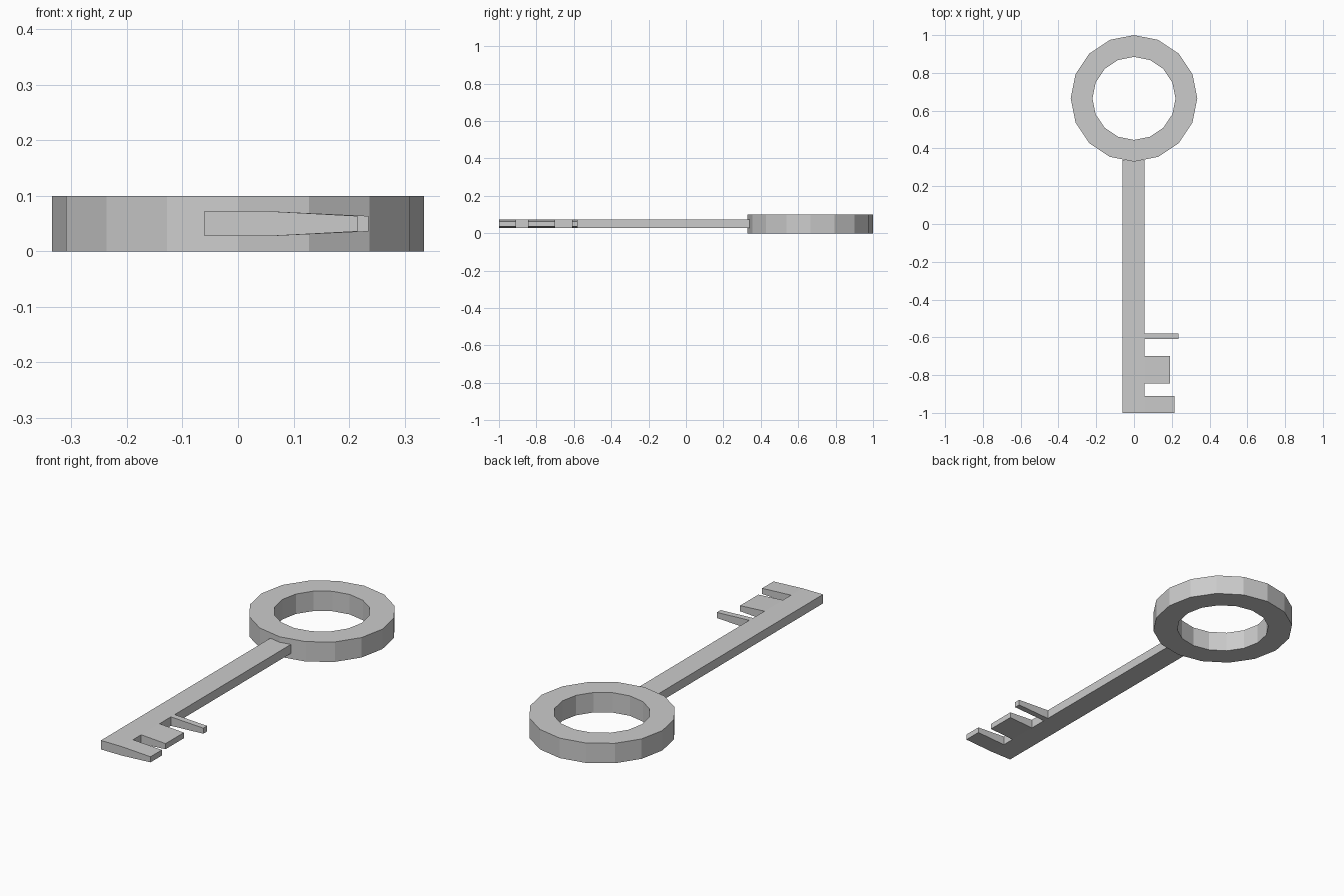
import bpy, bmesh
from math import sin, cos, tau

cube = bpy.data.objects.get("Cube")
if cube:
    bpy.data.objects.remove(cube, do_unlink=True)

grey = bpy.data.materials.new("grey metal")
grey.use_nodes = True
grey.diffuse_color = (0.6, 0.6, 0.6, 1)
grey.node_tree.nodes["Principled BSDF"].inputs["Base Color"].default_value = (0.6, 0.6, 0.6, 1)


def finish(name, bm):
    bmesh.ops.recalc_face_normals(bm, faces=bm.faces)
    mesh = bpy.data.meshes.new(name)
    bm.to_mesh(mesh)
    bm.free()
    mesh.materials.append(grey)
    bpy.context.collection.objects.link(bpy.data.objects.new(name, mesh))


# Ring handle: a rectangular section swept around a 16-sided circle
SIDES, CENTRE_Y, OUTER, INNER, HEIGHT = 16, 0.665, 0.335, 0.22, 0.1
bm = bmesh.new()
section = [(OUTER, 0), (OUTER, HEIGHT), (INNER, HEIGHT), (INNER, 0)]
loops = []
for i in range(SIDES):
    a = tau * i / SIDES
    loops.append([bm.verts.new((r * cos(a), CENTRE_Y + r * sin(a), z)) for r, z in section])
for i in range(SIDES):
    here, there = loops[i], loops[(i + 1) % SIDES]
    for j in range(4):
        k = (j + 1) % 4
        bm.faces.new((here[j], there[j], there[k], here[k]))
finish("ring_handle", bm)

# Shaft and bit are one solid; each tooth is pulled out of a side face
LEFT, RIGHT, MID_Z, HALF, TIP_HALF = -0.06, 0.055, 0.05, 0.0225, 0.014
teeth = [(-1.0, -0.91, 0.215), (-0.845, -0.70, 0.19), (-0.61, -0.58, 0.235)]
stops = sorted({y for tooth in teeth for y in tooth[:2]} | {0.34})
bm = bmesh.new()
rows = []
for y in stops:
    rows.append([bm.verts.new((x, y, MID_Z + s * HALF))
                 for x, s in ((LEFT, -1), (RIGHT, -1), (RIGHT, 1), (LEFT, 1))])
bm.faces.new(rows[0])
bm.faces.new(rows[-1])
reach = {start: tip for start, end, tip in teeth}
for y, a, b in zip(stops, rows, rows[1:]):
    for j in (0, 2, 3):
        k = (j + 1) % 4
        bm.faces.new((a[j], b[j], b[k], a[k]))
    side = [a[1], b[1], b[2], a[2]]
    if y in reach:
        # Tooth thins towards its tip
        tip = [bm.verts.new((reach[y], v.co.y, MID_Z + (TIP_HALF if v.co.z > MID_Z else -TIP_HALF)))
               for v in side]
        for j in range(4):
            k = (j + 1) % 4
            bm.faces.new((side[j], side[k], tip[k], tip[j]))
        bm.faces.new(tip)
    else:
        bm.faces.new(side)
finish("shaft_and_teeth", bm)
